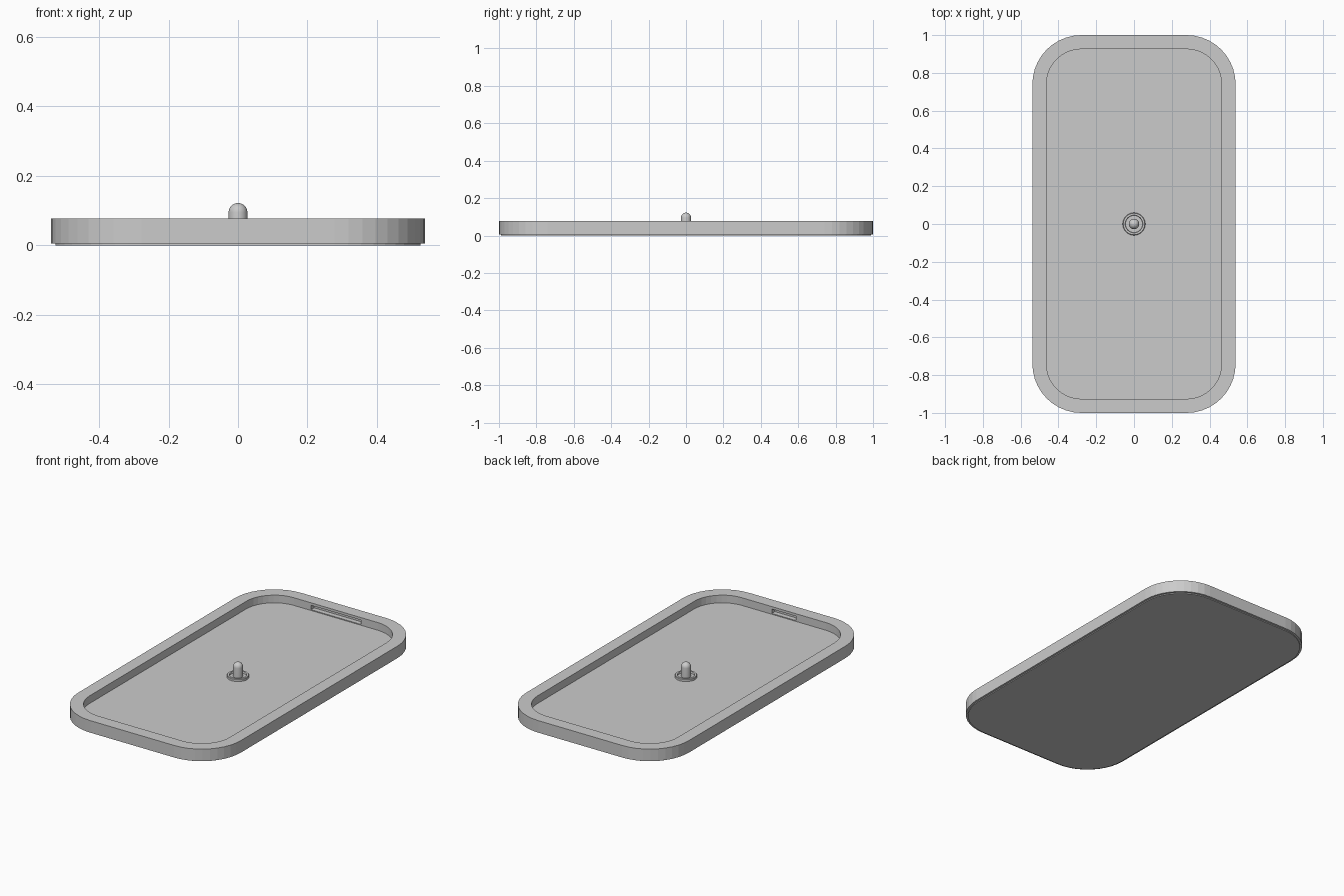
import bpy, bmesh, math

if "Cube" in bpy.data.objects:
    bpy.data.objects.remove(bpy.data.objects["Cube"])

HX, HY, R = 0.538, 1.0, 0.26   # outer half sizes and corner radius
FLOOR, TOP = 0.032, 0.078


def outline(inset, z, seg=10):
    """Rounded rectangle, moved inwards by inset."""
    r = R - inset
    pts = []
    for q, (sx, sy) in enumerate([(1, 1), (-1, 1), (-1, -1), (1, -1)]):
        for i in range(seg + 1):
            a = (q + i / seg) * math.pi / 2
            pts.append((sx * (HX - R) + r * math.cos(a),
                        sy * (HY - R) + r * math.sin(a), z))
    return pts


def circle(r, z, n=32):
    return [(r * math.cos(2 * math.pi * i / n), r * math.sin(2 * math.pi * i / n), z)
            for i in range(n)]


def loft(name, loops):
    """Skin a stack of loops and cap both ends."""
    bm = bmesh.new()
    rings = [[bm.verts.new(p) for p in loop] for loop in loops]
    n = len(rings[0])
    for a, b in zip(rings, rings[1:]):
        for i in range(n):
            j = (i + 1) % n
            bm.faces.new((a[i], a[j], b[j], b[i]))
    bm.faces.new(rings[0][::-1])
    bm.faces.new(rings[-1])
    bmesh.ops.recalc_face_normals(bm, faces=bm.faces)
    me = bpy.data.meshes.new(name)
    bm.to_mesh(me)
    bm.free()
    ob = bpy.data.objects.new(name, me)
    bpy.context.collection.objects.link(ob)
    return ob


def box(name, loc, size):
    bpy.ops.mesh.primitive_cube_add(size=1, location=loc)
    ob = bpy.context.object
    ob.name = name
    ob.scale = size
    return ob


# Tray: thin stepped base, outer wall, flat rim, recessed floor
tray = loft("tray", [outline(0.012, 0.0), outline(0.012, 0.005), outline(0, 0.006),
                     outline(0, TOP), outline(0.074, TOP), outline(0.074, FLOOR)])

# Slots in the inner end walls
for name, y, half in (("back_slot_cutter", 0.93, 0.165), ("front_slot_cutter", -0.93, 0.08)):
    cutter = box(name, (0, y, 0.050), (2 * half, 0.05, 0.026))
    cutter.hide_render = True
    cutter.hide_viewport = True
    mod = tray.modifiers.new(name, 'BOOLEAN')
    mod.operation = 'DIFFERENCE'
    mod.solver = 'EXACT'
    mod.object = cutter

# Raised collar with a hollow centre around the pin
loft("collar", [circle(0.060, FLOOR - 0.004), circle(0.060, 0.044), circle(0.057, 0.047),
                circle(0.047, 0.047), circle(0.045, 0.037)])

# Pin with a domed tip
dome = [(0.027 * math.cos(t), 0.095 + 0.027 * math.sin(t))
        for t in (i * math.pi / 2 / 7 for i in range(7))]
pin = loft("pin", [circle(0.027, FLOOR)] + [circle(r, z) for r, z in dome] + [circle(0.002, 0.122)])

for ob in [o for o in bpy.data.objects if o.name in ("pin", "collar")]:
    bpy.ops.object.select_all(action='DESELECT')
    ob.select_set(True)
    bpy.context.view_layer.objects.active = ob
    bpy.ops.object.shade_smooth_by_angle(angle=math.radians(30))
